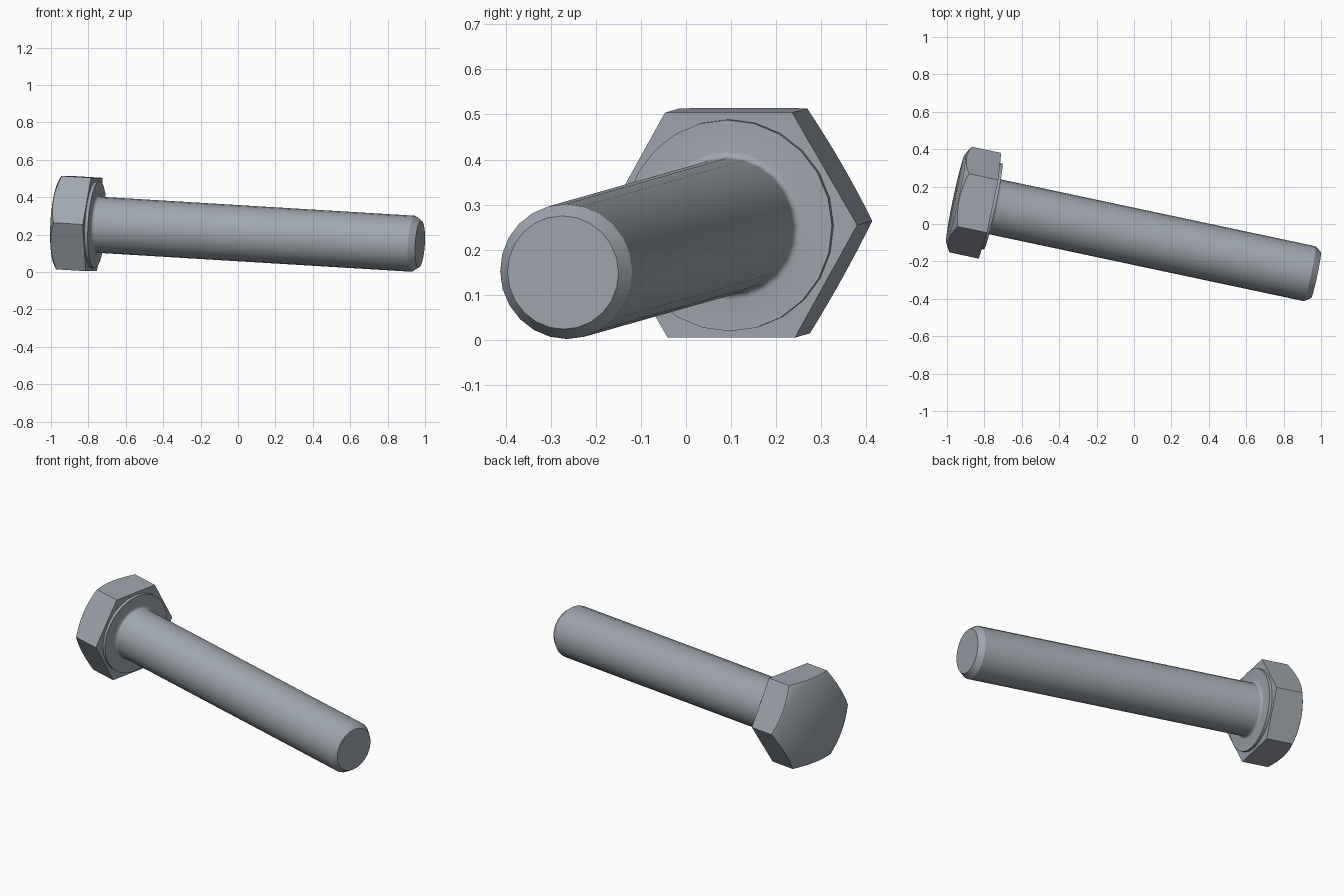
import bpy, bmesh
from math import pi, sin, cos, tan, radians
from mathutils import Matrix, Vector

cube = bpy.data.objects.get("Cube")
if cube:
    bpy.data.objects.remove(cube, do_unlink=True)

steel = bpy.data.materials.new("steel_grey")
steel.use_nodes = True
colour = (0.35, 0.385, 0.425, 1)
steel.diffuse_color = colour
steel.node_tree.nodes["Principled BSDF"].inputs["Base Color"].default_value = colour

# Bolt axis frame: local z runs from head underside to tip, local y leans upward
AXIS = Vector((1, -0.2125, -0.0603)).normalized()
UP = (Vector((0, 0, 1)) - AXIS * AXIS.z).normalized()
SIDE = UP.cross(AXIS)
FRAME = Matrix.Translation((-0.77, 0.0975, 0.2545)) @ Matrix((SIDE, UP, AXIS)).transposed().to_4x4()

SEGMENTS = 24


def skin(name, rings, smooth_angle):
    """Join rings of equal point count; a single-point ring closes an end as a fan."""
    bm = bmesh.new()
    loops = [[bm.verts.new(p) for p in ring] for ring in rings]
    for a, b in zip(loops, loops[1:]):
        n = max(len(a), len(b))
        for i in range(n):
            j = (i + 1) % n
            corners = [a[i % len(a)], a[j % len(a)], b[j % len(b)], b[i % len(b)]]
            bm.faces.new(list(dict.fromkeys(corners)))
    for end in (loops[0], loops[-1]):
        if len(end) > 1:
            bm.faces.new(end)
    bmesh.ops.recalc_face_normals(bm, faces=bm.faces)
    mesh = bpy.data.meshes.new(name)
    bm.to_mesh(mesh)
    bm.free()
    mesh.materials.append(steel)
    obj = bpy.data.objects.new(name, mesh)
    bpy.context.collection.objects.link(obj)
    obj.matrix_world = FRAME
    bpy.ops.object.select_all(action='DESELECT')
    obj.select_set(True)
    bpy.context.view_layer.objects.active = obj
    bpy.ops.object.shade_smooth_by_angle(angle=radians(smooth_angle))
    return obj


def circle(radius, z, n=SEGMENTS):
    return [(radius * cos(2 * pi * i / n), radius * sin(2 * pi * i / n), z) for i in range(n)]


# Hex head: prism whose outer corners are cut by a shallow cone
APOTHEM, HEIGHT, RIM = 0.25, 0.187, 0.243
bottom, top = [], []
for i in range(48):
    t = 2 * pi * i / 48
    r = APOTHEM / cos(t % (pi / 3) - pi / 6)
    x, y = r * cos(t), r * sin(t)
    bottom.append((x, y, 0))
    top.append((x, y, -HEIGHT + (r - RIM) * tan(radians(30))))
skin("hex_head", [bottom, top, circle(RIM, -HEIGHT, 48), [(0, 0, -HEIGHT)]], 40)

# Shank with washer face, root fillet and chamfered tip
R, FILLET, FACE, TIP = 0.15, 0.016, 0.017, 1.785
rings = [circle(0.235, -0.01), circle(0.235, FACE)]
for k in range(5):
    a = k * pi / 8
    rings.append(circle(R + FILLET * (1 - sin(a)), FACE + FILLET * (1 - cos(a))))
rings += [circle(R, TIP - 0.035), circle(0.126, TIP)]
skin("shank", rings, 32)
